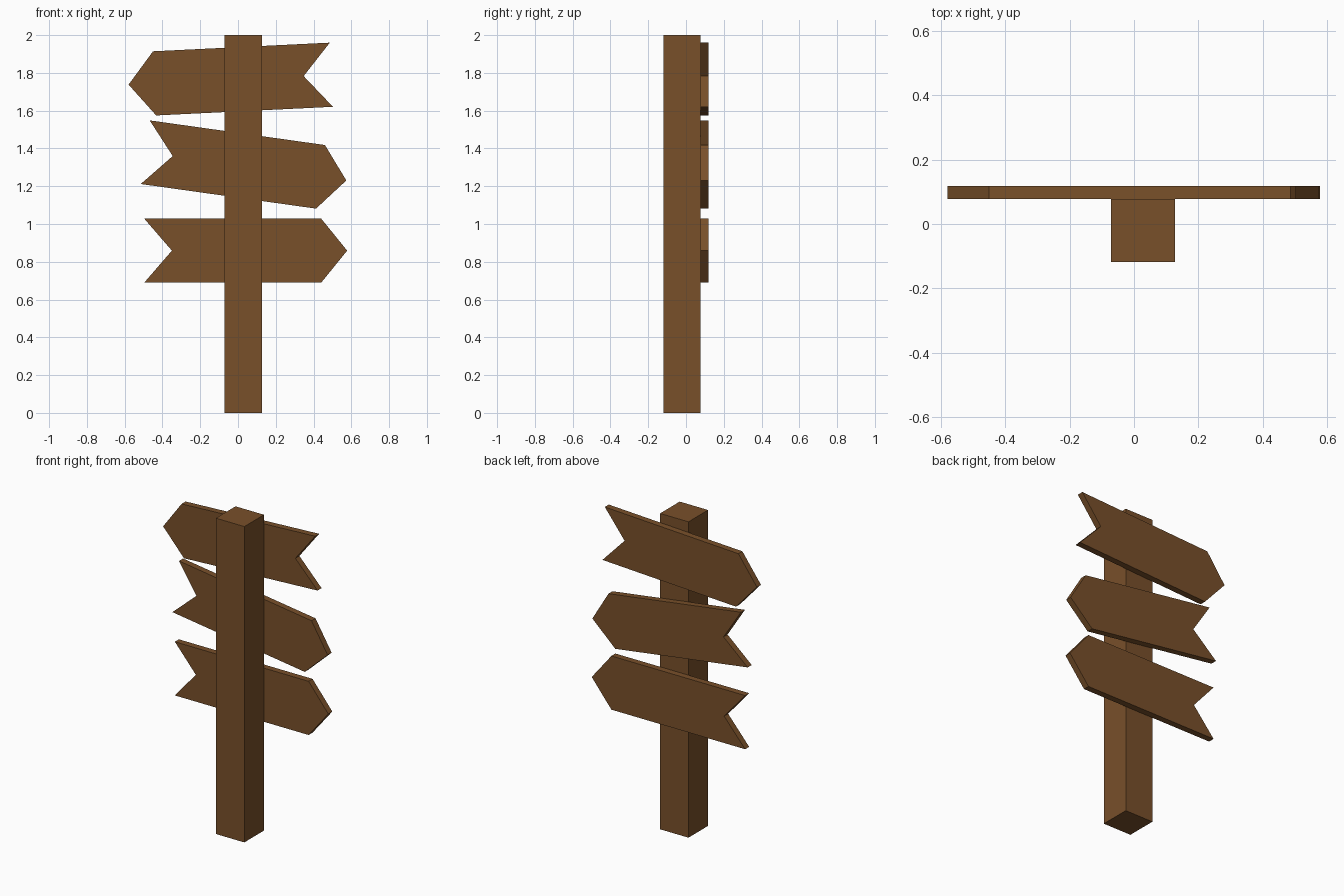
import bpy, bmesh
from math import radians
from mathutils import Matrix, Vector

if "Cube" in bpy.data.objects:
    bpy.data.objects.remove(bpy.data.objects["Cube"])

wood = bpy.data.materials.new("brown_wood")
wood.diffuse_color = (0.19, 0.08, 0.023, 1)
wood.use_nodes = True
wood.node_tree.nodes["Principled BSDF"].inputs["Base Color"].default_value = wood.diffuse_color


def extrude_profile(name, points, y0, y1):
    """Extrude an x/z outline from y0 to y1."""
    bm = bmesh.new()
    face = bm.faces.new([bm.verts.new((x, y0, z)) for x, z in points])
    ext = bmesh.ops.extrude_face_region(bm, geom=[face])
    moved = [v for v in ext["geom"] if isinstance(v, bmesh.types.BMVert)]
    bmesh.ops.translate(bm, verts=moved, vec=(0, y1 - y0, 0))
    bmesh.ops.recalc_face_normals(bm, faces=bm.faces)
    mesh = bpy.data.meshes.new(name)
    bm.to_mesh(mesh)
    bm.free()
    mesh.materials.append(wood)
    obj = bpy.data.objects.new(name, mesh)
    bpy.context.collection.objects.link(obj)
    return obj


# Square post
extrude_profile("post", [(-0.072, 0), (0.127, 0), (0.127, 2), (-0.072, 2)], -0.118, 0.078)

# Arrow boards: pointed tip on one end, notched tail on the other
arrow = [(-0.497, 0.17), (0.44, 0.17), (0.578, 0), (0.44, -0.17), (-0.497, -0.17), (-0.35, 0)]
boards = [
    ("lower_board", 0.0, 0.859, 1, 0),
    ("middle_board", 0.001, 1.311, 1, -8),
    ("upper_board", -0.002, 1.766, -1, 2.8),
]
for name, cx, cz, side, tilt in boards:
    turn = Matrix.Rotation(radians(tilt), 2)
    outline = [turn @ Vector((side * x, z)) + Vector((cx, cz)) for x, z in arrow]
    extrude_profile(name, outline, 0.078, 0.118)
